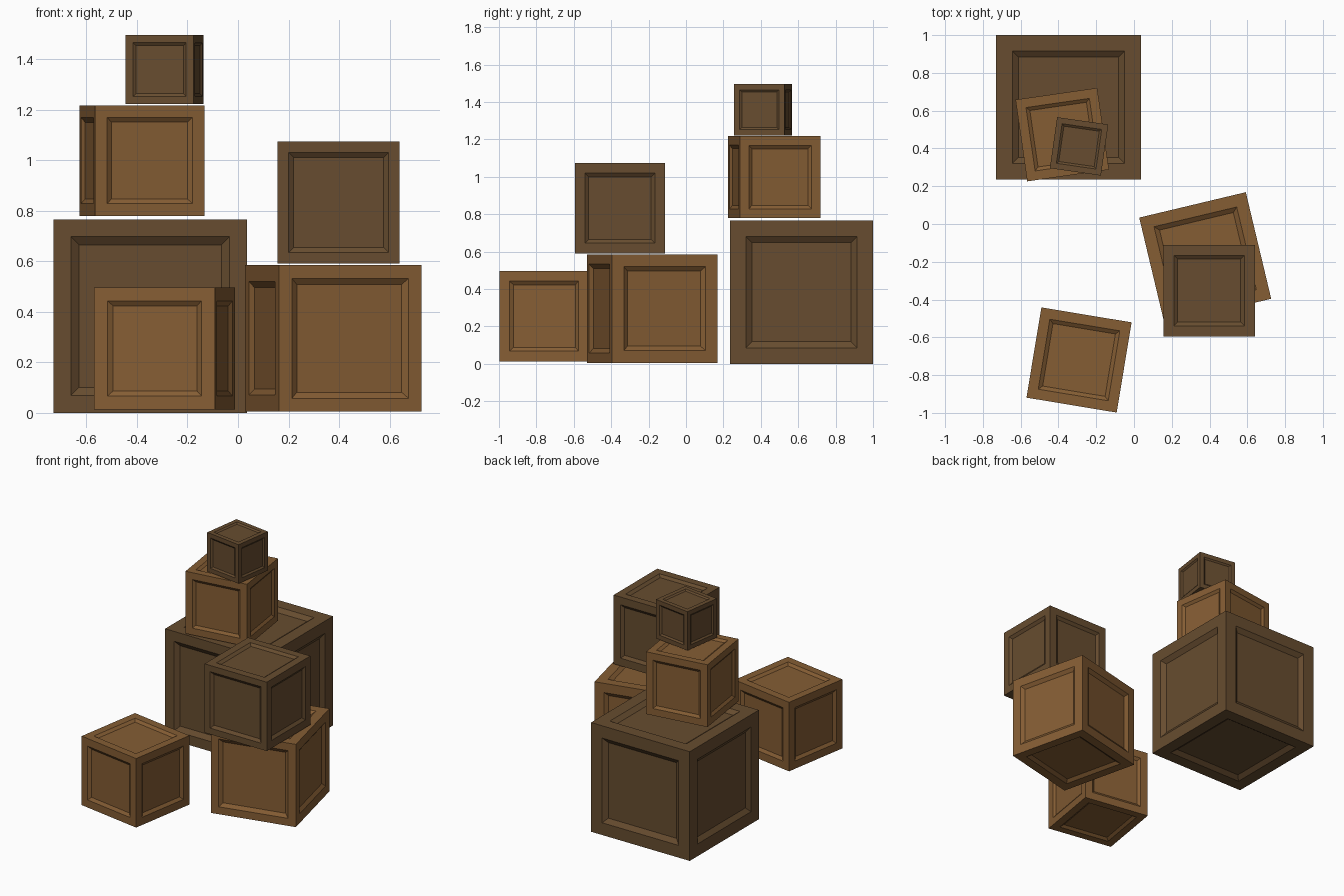
import bpy, bmesh
from math import radians
from mathutils import Matrix

if "Cube" in bpy.data.objects:
    bpy.data.objects.remove(bpy.data.objects["Cube"])


def make_material(name, color):
    mat = bpy.data.materials.new(name)
    mat.diffuse_color = color
    mat.use_nodes = True
    mat.node_tree.nodes["Principled BSDF"].inputs["Base Color"].default_value = mat.diffuse_color
    return mat


DARK = make_material("dark_wood", (0.135, 0.073, 0.029, 1))
LIGHT = make_material("light_wood", (0.235, 0.11, 0.034, 1))


def crate(name, x, y, z, size, angle, mat, front_frame=0.11):
    """Cube with a bevelled, sunken panel on each of its six sides."""
    bm = bmesh.new()
    bmesh.ops.create_cube(bm, size=size)
    bm.normal_update()
    for face in list(bm.faces):
        frame = front_frame if face.normal.y < -0.5 else 0.112
        # flat border, then a sloped step down to the panel
        bmesh.ops.inset_individual(bm, faces=[face], thickness=frame * size, use_even_offset=True)
        bmesh.ops.inset_individual(bm, faces=[face], thickness=0.042 * size,
                                   depth=-0.03 * size, use_even_offset=True)
    bmesh.ops.rotate(bm, verts=bm.verts, matrix=Matrix.Rotation(radians(angle), 3, 'Z'))
    mesh = bpy.data.meshes.new(name)
    bm.to_mesh(mesh)
    bm.free()
    mesh.materials.append(mat)
    obj = bpy.data.objects.new(name, mesh)
    obj.location = (x, y, z + size / 2)
    bpy.context.collection.objects.link(obj)


# Rear stack of three
crate("large_crate", -0.347, 0.618, 0.0, 0.766, 0, DARK, 0.09)
crate("stacked_crate", -0.38, 0.473, 0.78, 0.437, 8.2, LIGHT)
crate("small_top_crate", -0.291, 0.411, 1.222, 0.273, -8.2, DARK)

# Right stack of two
crate("right_crate", 0.377, -0.181, 0.005, 0.58, 13.4, LIGHT, 0.09)
crate("right_top_crate", 0.398, -0.353, 0.591, 0.483, 0, DARK, 0.09)

# Single crate at the front
crate("front_crate", -0.291, -0.72, 0.013, 0.484, -9.4, LIGHT)
